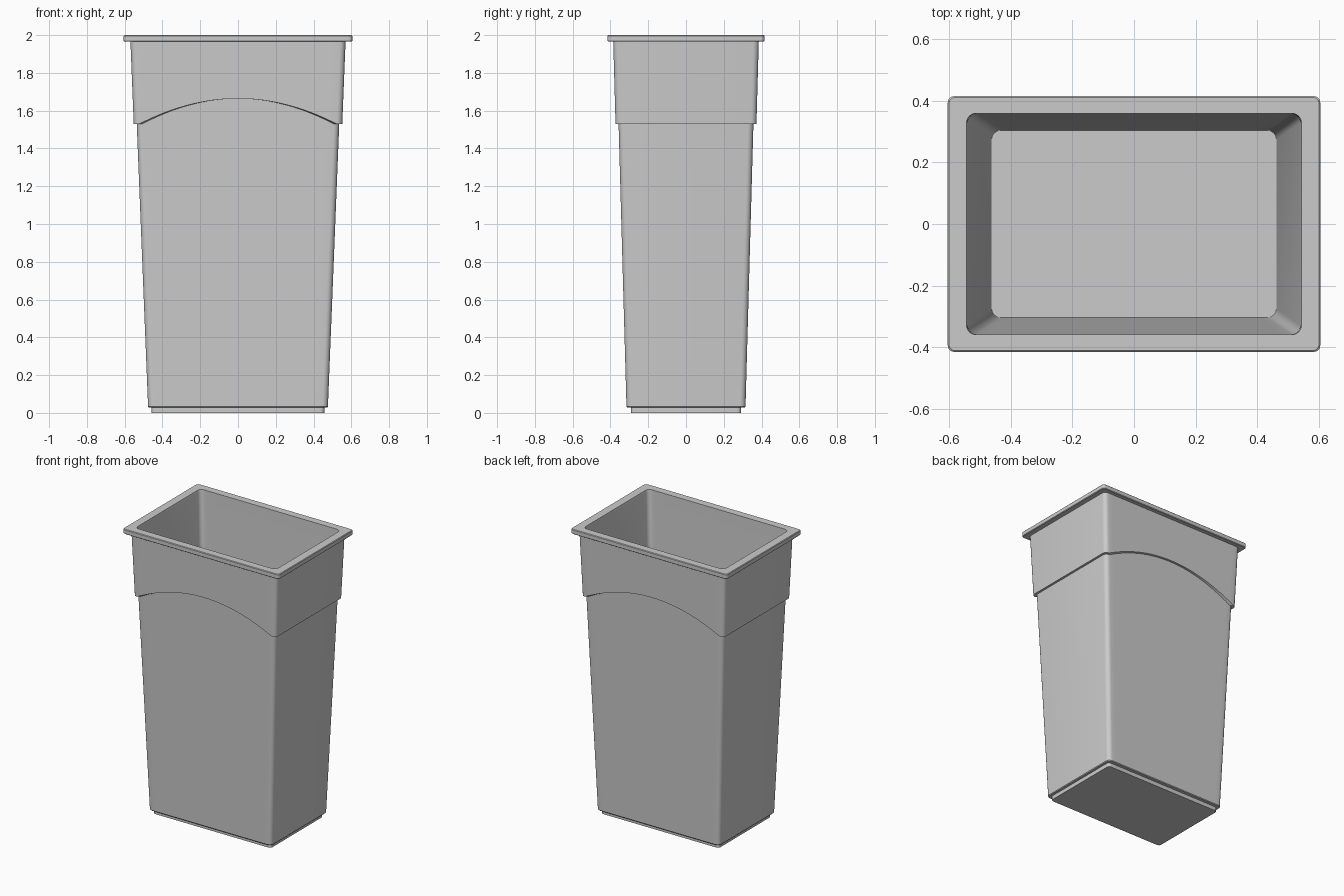
import bpy, bmesh, math

if "Cube" in bpy.data.objects:
    bpy.data.objects.remove(bpy.data.objects["Cube"])

SEGS, CORNER = 32, 6      # divisions along front/back, divisions per corner
LOW, HIGH = 1.53, 1.664   # collar lower edge at the sides and at the arch top


def ring(size, z, r=0.03, arch=False):
    """Rounded rectangle, counter-clockwise; size(z) gives the half sizes."""
    hx, hy = size(z)
    pts = []
    for k, (sx, sy) in enumerate(((1, -1), (1, 1), (-1, 1), (-1, -1))):
        for i in range(CORNER + 1):
            a = math.radians(-90 + 90 * k + 90 * i / CORNER)
            pts.append((sx * (hx - r) + r * math.cos(a),
                        sy * (hy - r) + r * math.sin(a), z))
        if k in (1, 3):   # long back and front edges carry the arch
            for i in range(1, SEGS):
                t = 2 * i / SEGS - 1
                zz = z + (HIGH - LOW) * (1 - t * t) if arch else z
                pts.append((-sx * t * -(hx - r) * -1, sy * size(zz)[1], zz))
    return pts


def loft(name, rings, cap_bottom=False, cap_top=False):
    bm = bmesh.new()
    loops = [[bm.verts.new(p) for p in r] for r in rings]
    n = len(loops[0])
    for a, b in zip(loops, loops[1:]):
        for i in range(n):
            j = (i + 1) % n
            bm.faces.new((a[i], a[j], b[j], b[i]))
    if cap_bottom:
        bm.faces.new(loops[0][::-1])
    if cap_top:
        bm.faces.new(loops[-1])
    me = bpy.data.meshes.new(name)
    bm.to_mesh(me)
    bm.free()
    ob = bpy.data.objects.new(name, me)
    bpy.context.collection.objects.link(ob)
    bpy.ops.object.select_all(action='DESELECT')
    ob.select_set(True)
    bpy.context.view_layer.objects.active = ob
    bpy.ops.object.shade_smooth_by_angle(angle=math.radians(30))
    return ob


def taper(x, y):
    """Half sizes growing with height from x, y at z = 0.03."""
    return lambda z: (x + 0.04 * (z - 0.03), y + 0.028 * (z - 0.03))


def fixed(x, y):
    return lambda z: (x, y)


wall = taper(0.476, 0.315)
collar = taper(0.492, 0.331)
inner = taper(0.462, 0.304)
foot = fixed(0.457, 0.291)
lip = fixed(0.605, 0.415)
lip_in = fixed(0.601, 0.411)

# recessed foot under the body
loft("foot", [ring(foot, 0, 0.02), ring(foot, 0.028, 0.02)], cap_bottom=True)

# tapered body with its bottom step
loft("body", [ring(foot, 0.028, 0.02), ring(fixed(0.472, 0.311), 0.028),
              ring(wall, 0.033), ring(wall, LOW, arch=True)])

# arched collar standing proud of the body
loft("collar", [ring(wall, LOW, arch=True), ring(collar, LOW, arch=True),
                ring(collar, 1.966)])

# overhanging rim
loft("rim", [ring(collar, 1.966), ring(lip_in, 1.966, 0.02),
             ring(lip, 1.97, 0.02), ring(lip, 1.996, 0.02),
             ring(lip_in, 2.0, 0.02), ring(fixed(0.544, 0.359), 2.0)])

# inside walls and floor
loft("inside", [ring(fixed(0.544, 0.359), 2.0), ring(inner, 1.985),
                ring(inner, 0.04)], cap_top=True)
